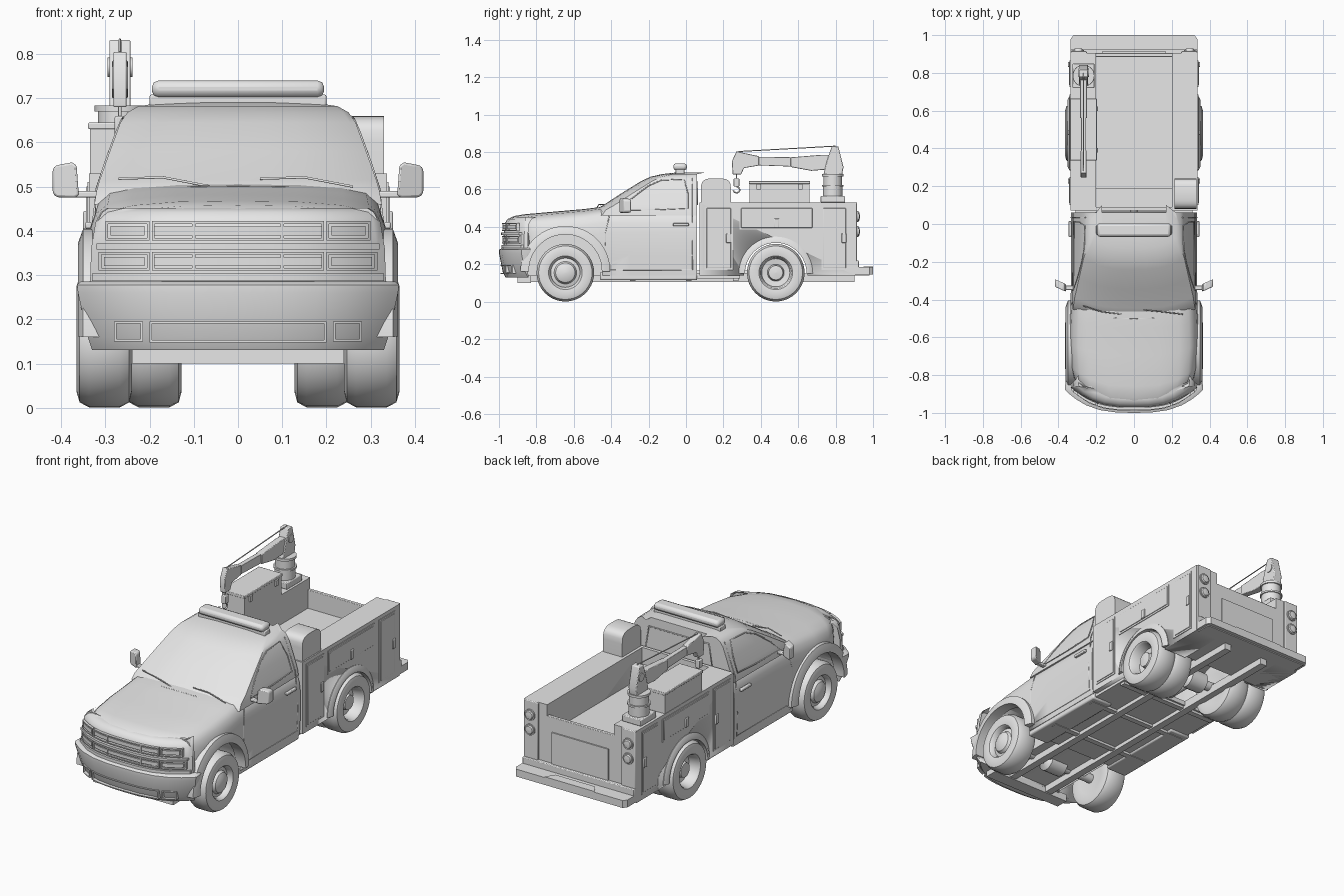
import bpy, bmesh, math
from math import sin, cos, pi

if "Cube" in bpy.data.objects:
    bpy.data.objects.remove(bpy.data.objects["Cube"])

paint = bpy.data.materials.new("plain_grey")
paint.use_nodes = True
GREY = (0.8, 0.8, 0.8, 1)
paint.diffuse_color = GREY
paint.node_tree.nodes["Principled BSDF"].inputs["Base Color"].default_value = GREY


def finish(name, bm, bevel=0, angle=35):
    bmesh.ops.recalc_face_normals(bm, faces=bm.faces[:])
    me = bpy.data.meshes.new(name)
    bm.to_mesh(me)
    bm.free()
    me.materials.append(paint)
    ob = bpy.data.objects.new(name, me)
    bpy.context.scene.collection.objects.link(ob)
    bpy.ops.object.select_all(action='DESELECT')
    ob.select_set(True)
    bpy.context.view_layer.objects.active = ob
    bpy.ops.object.shade_smooth_by_angle(angle=math.radians(angle))
    if bevel:
        mod = ob.modifiers.new("bevel", 'BEVEL')
        mod.width, mod.segments = bevel, 2
    return ob


def loft(name, rings, angle=35, bevel=0):
    bm = bmesh.new()
    loops = [[bm.verts.new(p) for p in r] for r in rings]
    n = len(loops[0])
    for a, b in zip(loops, loops[1:]):
        for i in range(n):
            bm.faces.new((a[i], a[(i + 1) % n], b[(i + 1) % n], b[i]))
    bm.faces.new(loops[0])
    bm.faces.new(loops[-1])
    return finish(name, bm, bevel, angle)


def box(name, x, y, z, bevel=0):
    ring = lambda h: [(x[0], y[0], h), (x[1], y[0], h), (x[1], y[1], h), (x[0], y[1], h)]
    return loft(name, [ring(z[0]), ring(z[1])], 35, bevel)


def prism(name, yz, x0, x1, bevel=0):
    return loft(name, [[(x, y, z) for y, z in yz] for x in (x0, x1)], 35, bevel)


def lathe(name, profile, c, axis='x', side=1, n=40):
    # profile holds (distance along axis, radius)
    rings = []
    for d, r in profile:
        t = [2 * pi * i / n for i in range(n)]
        if axis == 'x':
            rings.append([(c[0] + side * d, c[1] + r * cos(a), c[2] + r * sin(a)) for a in t])
        elif axis == 'y':
            rings.append([(c[0] + r * cos(a), c[1] + d, c[2] + r * sin(a)) for a in t])
        else:
            rings.append([(c[0] + r * cos(a), c[1] + r * sin(a), c[2] + d) for a in t])
    return loft(name, rings)


def tube(name, pts, r=0.003, closed=False):
    cu = bpy.data.curves.new(name, 'CURVE')
    cu.dimensions, cu.bevel_depth, cu.bevel_resolution = '3D', r, 1
    cu.use_fill_caps = True
    sp = cu.splines.new('POLY')
    sp.points.add(len(pts) - 1)
    for p, q in zip(sp.points, pts):
        p.co = (*q, 1)
    sp.use_cyclic_u = closed
    cu.materials.append(paint)
    ob = bpy.data.objects.new(name, cu)
    bpy.context.scene.collection.objects.link(ob)


def stack(name, layers, k, yback, run=0.1):
    # horizontal layers (z, front y, half width) with a bowed front
    f = [0, .25, .5, .7, .85, .95, 1]
    rings = []
    for z, yf, w in layers:
        half = [(w * t, yf + k * t ** 3, z) for t in f] + [(w, yf + k + run, z), (w * .99, yback, z)]
        rings.append(half + [(-x, y, h) for x, y, h in reversed(half[1:])])
    return loft(name, rings, 40)


def cut(target, y, z, r, x0, x1):
    for s in (-1, 1):
        c = lathe("arch_cutter", [(x0, r), (x1, r)], (0, y, z), 'x', s)
        c.hide_render = True
        c.hide_set(True)
        m = target.modifiers.new("arch", 'BOOLEAN')
        m.object, m.operation, m.solver = c, 'DIFFERENCE', 'EXACT'


# Hood, fenders and lower cab
stations = [(-.945, .305, .445), (-.92, .32, .458), (-.86, .335, .468), (-.7, .343, .482), (-.55, .34, .495),
            (-.45, .336, .507), (-.3, .334, .508), (.06, .334, .508)]
rings = []
for y, w, zt in stations:
    bend = .11 * max(0, min(1, (-.45 - y) / .4))
    prof = [(0, zt), (.4, zt - .002), (.7, zt - .01), (.86, zt - .022), (.94, zt - .045), (.98, zt - .085),
            (1, zt - .14), (1, .25), (.98, .14)]
    half = [(w * f, y + bend * f ** 3, z) for f, z in prof]
    rings.append(half + [(-x, yy, z) for x, yy, z in reversed(half[1:])])
body = loft("hood_and_cab_body", rings)
cut(body, -.645, .165, .2, .19, .42)

# Cab upper, nose and bumper
cab = [(.46, -.51, .325), (.49, -.49, .32), (.515, -.445, .313), (.58, -.345, .29), (.645, -.24, .266),
       (.668, -.19, .25), (.682, -.13, .225), (.69, -.06, .17)]
stack("cab_upper", cab, .06, .06)
nose = stack("nose", [(.27, -.975, .335), (.36, -.975, .332), (.42, -.968, .322), (.442, -.955, .31), (.452, -.93, .295)],
             .11, -.86, .02)
bumper = stack("front_bumper", [(.13, -.965, .33), (.16, -.98, .34), (.26, -1.0, .362), (.278, -1.0, .364), (.286, -.985, .355)],
               .12, -.83, .03)
for part in (nose, bumper):
    cut(part, -.645, .165, .2, .19, .42)


# Grille, lamps and bumper openings as bars that follow the bowed nose
def bar(name, x0, x1, z, yf, depth=.015, k=.11, w=.335):
    rings = []
    for i in range(9):
        x = x0 + (x1 - x0) * i / 8
        y = yf + k * abs(x / w) ** 3
        rings.append([(x, y, z[0]), (x, y, z[1]), (x, y + depth, z[1]), (x, y + depth, z[0])])
    loft(name, rings, 30)


def frame(name, x0, x1, z0, z1, yf, t=.006, **kw):
    bar(name + "_bottom", x0, x1, (z0, z0 + t), yf, **kw)
    bar(name + "_top", x0, x1, (z1 - t, z1), yf, **kw)
    for a in (x0, x1 - t):
        bar(name + "_side", a, a + t, (z0, z1), yf, **kw)


for z0, z1, e in ((.378, .422, .3), (.31, .352, .315)):
    frame("grille_frame", -.195, .195, z0, z1, -.985)
    bar("grille_insert", -.19, .19, (z0 + .012, z1 - .012), -.981)
    for x in (-.1, .1):
        bar("grille_post", x - .004, x + .004, (z0, z1), -.984)
    for s in (-1, 1):
        a, b = sorted((s * .2, s * e))
        frame("lamp_frame", a, b, z0, z1, -.984)
        bar("lamp_lens", a + .012, b - .012, (z0 + .011, z1 - .011), -.982)
bar("grille_middle_bar", -.32, .32, (.358, .371), -.989)
bar("grille_lower_bar", -.33, .33, (.287, .303), -.987)
frame("bumper_intake", -.2, .2, .148, .195, -.993, .005, depth=.02, k=.12, w=.345)
for s in (-1, 1):
    a, b = sorted((s * .215, s * .28))
    frame("fog_lamp", a, b, .15, .195, -.993, .005, depth=.02, k=.12, w=.345)


def side_x(z):
    pts = [(.14, .327), (.25, .334), (.368, .334), (.423, .328), (.463, .322)] + [(c[0], c[2]) for c in cab[1:]]
    for (a, xa), (b, xb) in zip(pts, pts[1:]):
        if a <= z <= b:
            return xa + (xb - xa) * (z - a) / (b - a)
    return pts[-1][1]


def arch(name, s, y, z, r0, r1, x0, x1, drop):
    rings = []
    for i in range(25):
        a = -drop + (pi + 2 * drop) * i / 24
        rings.append([(s * x, y + r * cos(a), z + r * sin(a))
                      for x, r in ((x0, r0), (x1, r0), (x1, r0 + .012), (x1 - .012, r1), (x0, r1))])
    loft(name, rings)


tyre = [(-.055, .085), (-.062, .12), (-.056, .143), (-.035, .154), (.035, .154), (.056, .143), (.063, .12), (.058, .09), (.05, .083)]
front_rim = tyre + [(.03, .078), (.035, .06), (.05, .052), (.06, .03), (.062, .001)]
rear_rim = tyre + [(.0, .075), (-.005, .045), (.03, .038), (.035, .001)]
for s in (-1, 1):
    # Wheels and arches
    lathe("front_wheel", front_rim, (s * .302, -.645, .155), 'x', s)
    lathe("rear_outer_wheel", rear_rim, (s * .302, .48, .155), 'x', s)
    lathe("rear_inner_wheel", rear_rim, (s * .19, .48, .155), 'x', s, 32)
    arch("front_arch_flare", s, -.645, .165, .195, .24, .3, .362, .02)
    arch("rear_arch_flare", s, .48, .15, .165, .198, .32, .352, 0)
    # Door seams, window trim and handle
    p = lambda pts: [(s * (side_x(z) + .0005), y, z) for y, z in pts]
    tube("door_seam", p([(.035, .66), (.035, .49), (.035, .3), (.035, .17), (-.42, .17), (-.43, .3), (-.43, .37), (-.41, .46)]), .0025)
    win = [(-.35, .49), (-.29, .552), (-.2, .62), (-.13, .65), (-.01, .655), (.01, .58), (.01, .5), (-.15, .492)]
    tube("window_trim", p(win), .003, True)
    box("door_handle", (s * .33, s * .346), (-.07, .015), (.405, .42), .004)
    # Mirror
    box("mirror_arm", (s * .31, s * .37), (-.35, -.325), (.475, .49), .004)
    loft("mirror_head", [[(s * x, y + (x - .39) * .45, z) for x, z in ((.36, .48), (.365, .548), (.375, .555), (.412, .548),
         (.419, .54), (.419, .485), (.41, .476), (.37, .475))] for y in (-.345, -.305)], 35, .005)
    # Sill
    box("sill", (s * .2, s * .325), (-.46, .06), (.115, .16), .008)
    # Service body side boxes with doors
    b = box("side_box", (s * .2, s * .337), (.072, .905), (.14, .53))
    cut(b, .48, .15, .17, .1, .42)
    for y0, y1, z0, z1 in ((.1, .25, .17, .51), (.285, .685, .385, .51), (.725, .865, .17, .51)):
        box("compartment_rim", (s * .33, s * .3405), (y0, y1), (z0, z1))
        box("compartment_door", (s * .33, s * .344), (y0 + .01, y1 - .01), (z0 + .01, z1 - .01), .002)
    for y, z in ((.228, .34), (.485, .42), (.845, .34)):
        box("latch", (s * .34, s * .35), (y - .013, y + .013), (z - .025, z + .025), .003)
    # Rear post with round lamps
    box("rear_post", (s * .25, s * .335), (.89, .915), (.18, .53), .004)
    for z in (.455, .375):
        lathe("tail_lamp", [(0, .03), (.012, .03), (.012, .024), (.018, .02), (.02, .001)], (s * .295, .91, z), 'y', n=24)
    # Chassis rail
    box("chassis_rail", (s * .1, s * .14), (-.85, .9), (.105, .15))

# Roof light bar, wipers and rear window
box("light_bar", (-.195, .195), (-.068, .005), (.702, .74), .015)
box("light_bar_base", (-.2, .2), (-.055, -.008), (.68, .708), .004)
for x in (-.27, .05):
    tube("wiper", [(x, -.46 + abs(x) * .1, .518), (x + .1, -.465, .521), (x + .21, -.478, .5)], .003)
tube("rear_window_trim", [(-.2, .061, .52), (.2, .061, .52), (.18, .061, .64), (-.18, .061, .64)], .004, True)
tube("cowl_seam", [(x / 10, -.5 + .06 * abs(x / 3.2) ** 3, .499 - .03 * abs(x / 3.2) ** 3) for x in range(-3, 4)], .003)

# Bed, tailgate and rear step
box("bed_floor", (-.21, .21), (.072, .9), (.33, .37))
box("bed_headboard", (-.21, .21), (.072, .09), (.14, .53))
box("bed_front_locker", (-.2, .2), (.09, .19), (.37, .44))
box("tailgate", (-.26, .26), (.885, .905), (.18, .47), .003)
prism("tailgate_panel", [(.9, .22), (.912, .22), (.912, .39), (.9, .39)], -.17, .17)
box("rear_riser", (-.335, .335), (.88, .925), (.17, .22), .004)
step = [(-.335, .9), (.335, .9), (.335, .98), (.32, 1.0), (-.32, 1.0), (-.335, .98)]
loft("rear_step", [[(x, y, z) for x, y in step] for z in (.145, .185)])
loft("step_tread", [[(x, y, z) for x, y in ((-.15, 1.0), (.15, 1.0), (.12, .95), (-.12, .95))] for z in (.18, .189)])
box("rear_underpanel", (-.32, .32), (.66, .98), (.14, .16))

# Underside
box("cab_underpanel", (-.31, .31), (-.44, .29), (.125, .15))
box("front_crossmember", (-.24, .24), (-.9, -.83), (.1, .14))
for y in (-.3, 0, .25):
    box("crossmember", (-.3, .3), (y, y + .03), (.112, .14))
for y in (-.645, .48):
    lathe("axle", [(-.28, .025), (-.07, .025), (-.05, .055), (.05, .055), (.07, .025), (.28, .025)], (0, y, .155), n=20)
lathe("drive_shaft", [(-.3, .018), (.45, .018)], (0, 0, .15), 'y', n=16)

# Rounded tank box and tool chest
arc = [(.16 + .08 * math.copysign(abs(cos(a)) ** .6, cos(a)), .6 + .06 * sin(a) ** .6) for a in [pi * i / 12 for i in range(12)]]
prism("rounded_locker", [(.24, .52)] + arc + [(.08, .6), (.08, .52)], .215, .33)
box("tool_chest", (-.335, -.2), (.34, .66), (.53, .635))
box("tool_chest_lid", (-.339, -.197), (.336, .664), (.63, .645), .003)
for y in (.39, .61):
    box("chest_latch", (-.2, -.19), (y - .012, y + .012), (.6, .63))

# Crane
CX = -.267
box("crane_base", (-.325, -.21), (.72, .85), (.53, .565), .004)
lathe("crane_pedestal", [(0, .052), (.05, .052), (.05, .058), (.06, .058), (.06, .05), (.105, .05), (.105, .057), (.118, .057), (.118, .001)],
      (CX, .785, .565), 'z', n=28)
prism("crane_column", [(.735, .68), (.835, .68), (.842, .72), (.815, .83), (.78, .832), (.765, .79), (.75, .74)], CX - .024, CX + .024, .004)
prism("crane_boom_root", [(.56, .72), (.67, .7), (.79, .71), (.79, .785), (.72, .785), (.56, .772)], CX - .018, CX + .018, .003)
prism("crane_boom", [(.36, .73), (.58, .722), (.58, .772), (.36, .775)], CX - .013, CX + .013, .002)
prism("crane_head", [(.25, .68), (.295, .68), (.31, .715), (.39, .728), (.39, .778), (.31, .795), (.27, .805), (.245, .75)], CX - .015, CX + .015, .003)
lathe("crane_pivot", [(-.028, .022), (.028, .022)], (CX, .8, .77), n=20)
tube("crane_cable", [(CX, .28, .803), (CX, .8, .832)], .003)
tube("hoist_line", [(CX, .27, .69), (CX, .27, .64)], .004)
box("hook_block", (CX - .012, CX + .012), (.255, .285), (.615, .66), .004)
tube("hook", [(CX, .27, .62)] + [(CX, .27 + .018 * sin(a), .598 + .016 * cos(a)) for a in (.2, .9, 1.6, 2.4, 3.1, 3.9, 4.6)], .005)
